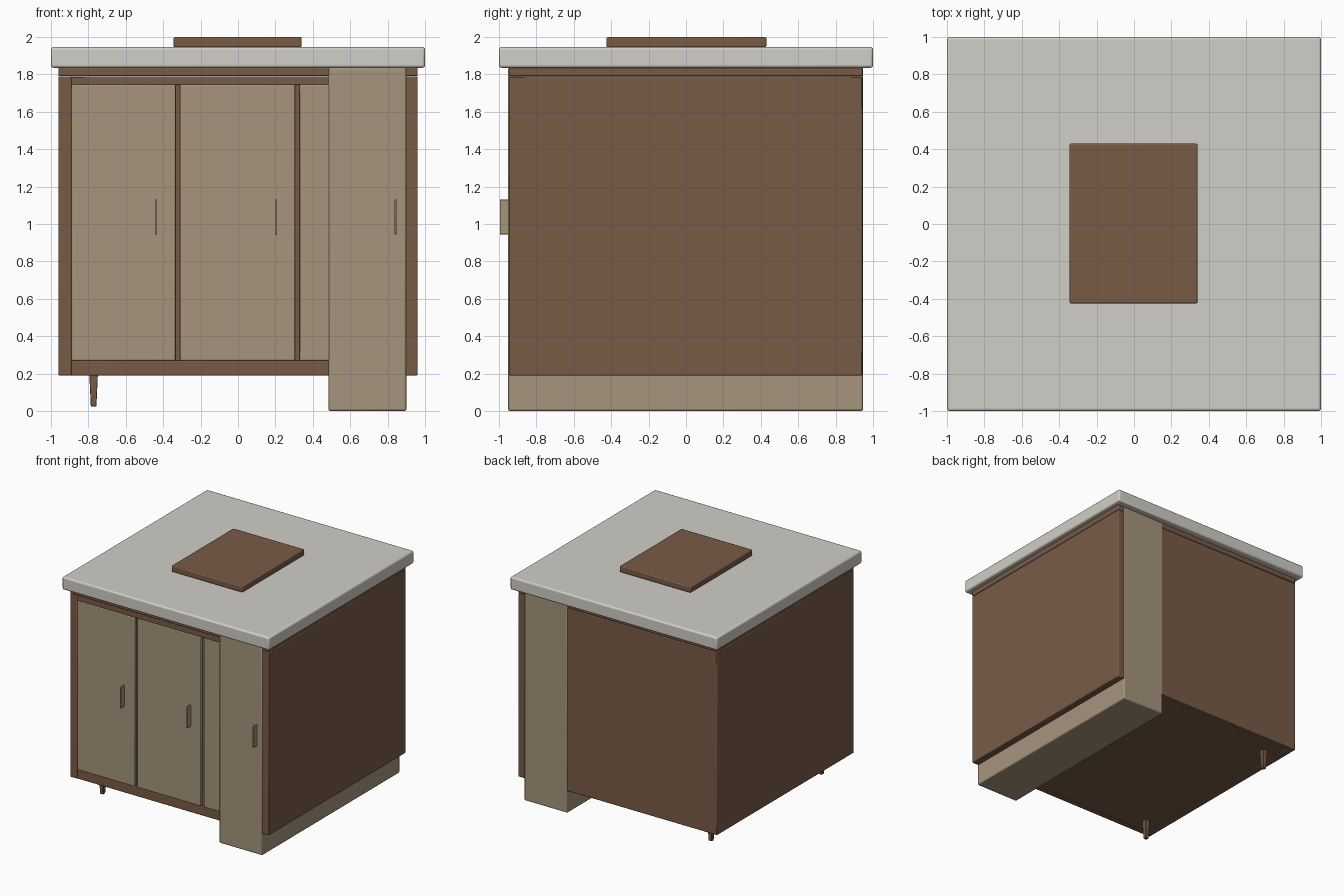
import bpy
import bmesh

if "Cube" in bpy.data.objects:
    bpy.data.objects.remove(bpy.data.objects["Cube"])


def material(name, rgb):
    mat = bpy.data.materials.new(name)
    mat.diffuse_color = (*rgb, 1)
    mat.use_nodes = True
    mat.node_tree.nodes["Principled BSDF"].inputs["Base Color"].default_value = mat.diffuse_color
    return mat


WOOD = material("brown_wood", (0.19, 0.105, 0.062))
TAN = material("tan_wood", (0.38, 0.30, 0.20))
STONE = material("pale_stone", (0.64, 0.62, 0.57))


def box(name, xr, yr, zr, mat, bevel=0.006, segments=2, taper=1.0):
    """Box from ranges, optionally narrowed at its bottom, with rounded edges."""
    lo, hi = zip(xr, yr, zr)
    mid = [(a + b) / 2 for a, b in zip(lo, hi)]
    bm = bmesh.new()
    bmesh.ops.create_cube(bm, size=1)
    for v in bm.verts:
        k = taper if v.co.z < 0 else 1
        v.co.x *= (hi[0] - lo[0]) * k
        v.co.y *= (hi[1] - lo[1]) * k
        v.co.z *= hi[2] - lo[2]
    mesh = bpy.data.meshes.new(name)
    bm.to_mesh(mesh)
    bm.free()
    mesh.materials.append(mat)
    ob = bpy.data.objects.new(name, mesh)
    ob.location = mid
    bpy.context.collection.objects.link(ob)
    if bevel:
        mod = ob.modifiers.new("Bevel", "BEVEL")
        mod.width = bevel
        mod.segments = segments
    bpy.ops.object.select_all(action="DESELECT")
    ob.select_set(True)
    bpy.context.view_layer.objects.active = ob
    bpy.ops.object.shade_smooth_by_angle(angle=0.7)
    return ob


FRONT, BACK = -0.947, 0.943

# Worktop and the chopping board lying on it
box("worktop", (-1, 1), (-1, 1), (1.835, 1.946), STONE, 0.014, 3)
box("chopping_board", (-0.345, 0.34), (-0.425, 0.43), (1.945, 2.0), WOOD, 0.008)

# Carcass: core, side panels, rails and top plinth
box("carcass_core", (-0.93, 0.93), (-0.925, BACK - 0.004), (0.195, 1.785), WOOD)
for side, label in ((-1, "left"), (1, "right")):
    x = sorted((side * 0.96, side * 0.89))
    box(f"{label}_side_panel", x, (FRONT, BACK), (0.19, 1.788), WOOD)
box("back_panel", (-0.955, 0.955), (0.91, BACK), (0.19, 1.788), WOOD)
box("bottom_rail", (-0.9, 0.9), (FRONT + 0.003, -0.9), (0.19, 0.27), WOOD)
box("top_rail", (-0.9, 0.9), (FRONT + 0.006, -0.9), (1.742, 1.788), WOOD)
box("top_plinth", (-0.96, 0.96), (FRONT, BACK), (1.79, 1.838), WOOD)

# Three doors, each with a thin upright handle near its right edge
for i, (x0, x1) in enumerate(((-0.89, -0.335), (-0.31, 0.305), (0.33, 0.89))):
    box(f"door_{i + 1}", (x0, x1), (FRONT, -0.91), (0.27, 1.745), TAN)
    hx = (-0.439, 0.203, 0.844)[i]
    box(f"handle_{i + 1}", (hx - 0.006, hx + 0.006), (-0.995, -0.93),
        (0.945, 1.13), TAN, 0.002)

# Full-height support block running from front to back
box("support_block", (0.483, 0.9), (FRONT - 0.004, BACK + 0.004), (0, 1.836), TAN, 0.01)

# Short tapered feet
for x in (-0.772, 0.772):
    for y in (-0.765, 0.755):
        label = ("front" if y < 0 else "back") + ("_left" if x < 0 else "_right")
        box(f"{label}_foot", (x - 0.023, x + 0.023), (y - 0.023, y + 0.023),
            (0.025, 0.2), WOOD, 0.002, 1, taper=0.65)
